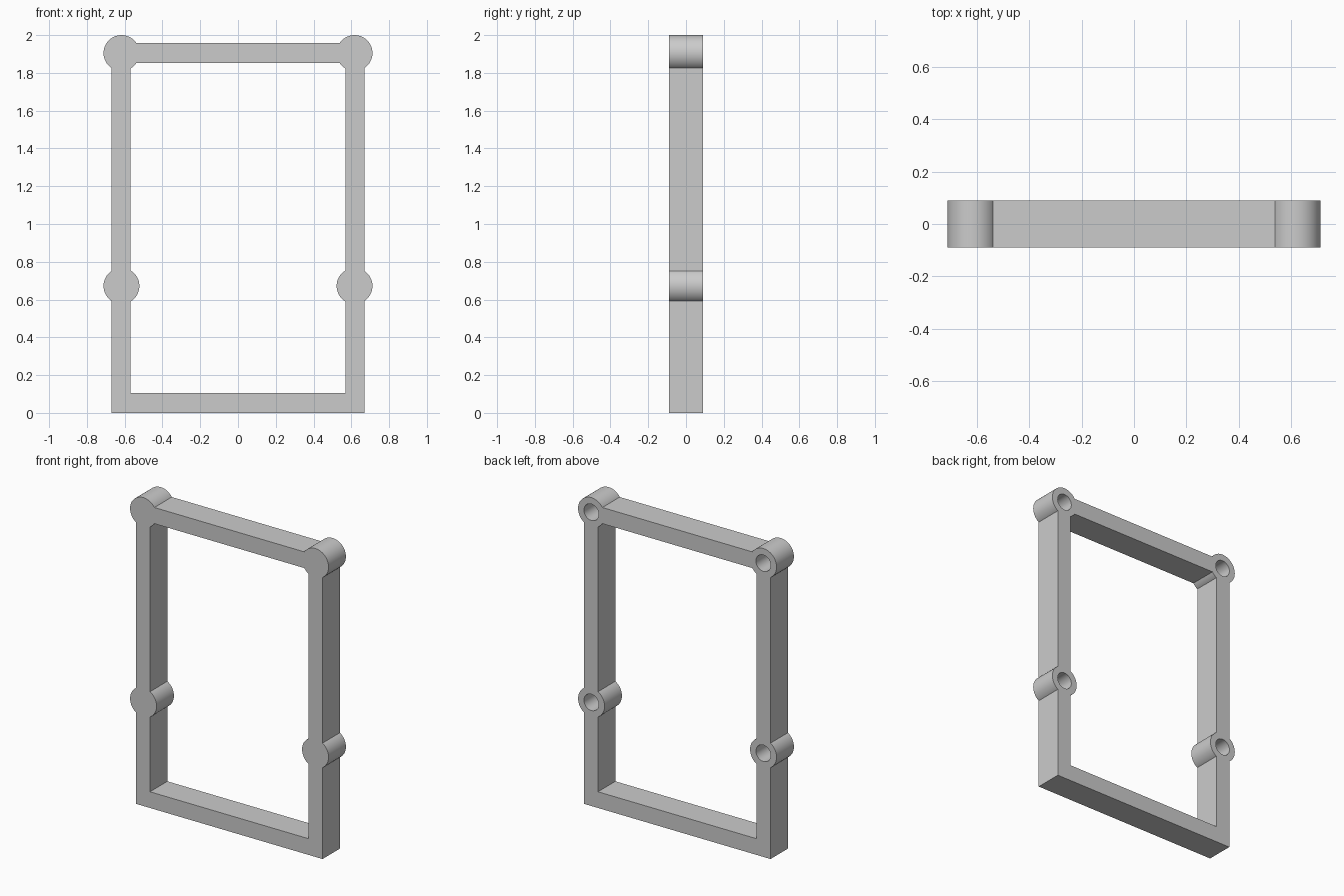
import bpy
import bmesh
from math import radians
from mathutils import Matrix, Vector

cube = bpy.data.objects.get("Cube")
if cube:
    bpy.data.objects.remove(cube, do_unlink=True)

DEPTH = 0.178
BOSS_X, BOSS_HEIGHTS = 0.617, (0.672, 1.905)
BOSS_R, HOLE_R, HOLE_DEPTH = 0.095, 0.053, 0.14

grey = bpy.data.materials.new("plain grey")
grey.use_nodes = True
colour = (0.6, 0.6, 0.6, 1)
grey.diffuse_color = colour
grey.node_tree.nodes["Principled BSDF"].inputs["Base Color"].default_value = colour


def finish(name, bm):
    bmesh.ops.recalc_face_normals(bm, faces=bm.faces)
    mesh = bpy.data.meshes.new(name)
    bm.to_mesh(mesh)
    bm.free()
    mesh.materials.append(grey)
    obj = bpy.data.objects.new(name, mesh)
    bpy.context.collection.objects.link(obj)
    return obj


def rectangle(bm, half_width, bottom, top):
    return [bm.verts.new((x, -DEPTH / 2, z)) for x, z in (
        (-half_width, bottom), (half_width, bottom),
        (half_width, top), (-half_width, top))]


def cylinders(name, radius, y_front, y_back):
    """One cylinder along y at each of the four boss positions."""
    bm = bmesh.new()
    for x in (-BOSS_X, BOSS_X):
        for z in BOSS_HEIGHTS:
            place = (Matrix.Translation((x, (y_front + y_back) / 2, z))
                     @ Matrix.Rotation(radians(90), 4, "X"))
            bmesh.ops.create_cone(bm, cap_ends=True, segments=64, radius1=radius,
                                  radius2=radius, depth=y_back - y_front, matrix=place)
    return finish(name, bm)


# Rectangular frame: a flat ring pushed back to full depth
bm = bmesh.new()
outer = rectangle(bm, 0.669, 0, 1.957)
inner = rectangle(bm, 0.569, 0.105, 1.852)
ring = [bm.faces.new((outer[i], outer[(i + 1) % 4], inner[(i + 1) % 4], inner[i]))
        for i in range(4)]
pushed = bmesh.ops.extrude_face_region(bm, geom=ring, use_keep_orig=True)["geom"]
bmesh.ops.translate(bm, vec=Vector((0, DEPTH, 0)),
                    verts=[v for v in pushed if isinstance(v, bmesh.types.BMVert)])
frame = finish("frame", bm)

# Round bosses joined on, then blind screw holes cut from the back
bosses = cylinders("bosses", BOSS_R, -DEPTH / 2, DEPTH / 2)
holes = cylinders("screw_holes", HOLE_R, DEPTH / 2 - HOLE_DEPTH, DEPTH)

bpy.ops.object.select_all(action="DESELECT")
bpy.context.view_layer.objects.active = frame
frame.select_set(True)
for tool, operation in ((bosses, "UNION"), (holes, "DIFFERENCE")):
    mod = frame.modifiers.new(tool.name, "BOOLEAN")
    mod.object, mod.operation, mod.solver = tool, operation, "EXACT"
    bpy.ops.object.modifier_apply(modifier=mod.name)
    bpy.data.objects.remove(tool, do_unlink=True)

bpy.ops.object.shade_smooth_by_angle(angle=radians(30))
